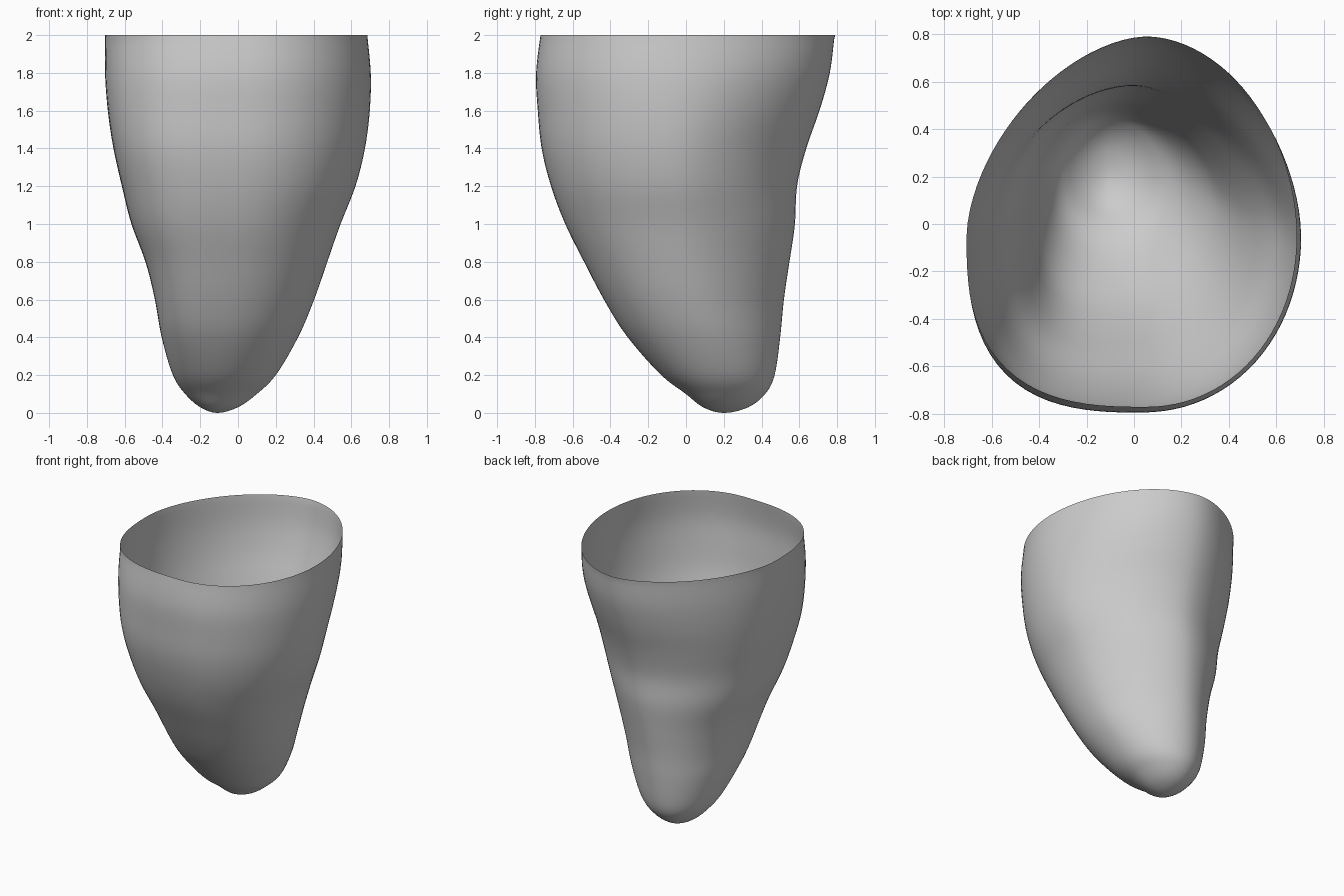
import bpy
import bmesh
import math
from mathutils import Vector

default_cube = bpy.data.objects.get("Cube")
if default_cube:
    bpy.data.objects.remove(default_cube, do_unlink=True)

SIDES = 96
STEPS = 6

# Sections, bottom to top: height, left/right extents, front/back extents,
# then the centre point where the four quadrant arcs meet
SECTIONS = [
    (0.00, -0.11, -0.11, 0.20, 0.20, -0.11, 0.20),
    (0.03, -0.20, 0.00, 0.09, 0.33, -0.11, 0.20),
    (0.10, -0.28, 0.10, 0.00, 0.42, -0.10, 0.19),
    (0.20, -0.345, 0.20, -0.13, 0.47, -0.09, 0.16),
    (0.40, -0.405, 0.32, -0.31, 0.50, -0.07, 0.10),
    (0.60, -0.44, 0.405, -0.435, 0.52, -0.05, 0.04),
    (0.80, -0.49, 0.475, -0.54, 0.55, -0.03, 0.00),
    (1.00, -0.565, 0.545, -0.64, 0.58, -0.01, -0.02),
    (1.20, -0.615, 0.625, -0.715, 0.59, 0.01, -0.04),
    (1.40, -0.66, 0.675, -0.765, 0.64, 0.02, -0.05),
    (1.60, -0.69, 0.70, -0.785, 0.71, 0.03, -0.05),
    (1.80, -0.705, 0.705, -0.795, 0.765, 0.04, -0.05),
    (2.00, -0.705, 0.685, -0.77, 0.79, 0.05, -0.05),
]

# Roundness of each quadrant (2 is an ellipse, more is boxier) at four heights
ROUNDNESS_HEIGHTS = (0, 0.6, 1.3, 2)
ROUNDNESS = {
    (1, 1): (2.0, 1.65, 1.62, 1.9),
    (-1, 1): (2.0, 2.0, 1.8, 1.7),
    (-1, -1): (2.0, 3.0, 3.1, 2.75),
    (1, -1): (2.0, 2.1, 2.05, 2.05),
}


def spline(a, b, c, d, t):
    """Smooth interpolation between b and c."""
    return 0.5 * (2 * b + (c - a) * t + (2 * a - 5 * b + 4 * c - d) * t ** 2
                  + (3 * b - a - 3 * c + d) * t ** 3)


def smooth_sections():
    # Mirror the second section through the tip so that the end is round
    tip, second = SECTIONS[:2]
    below = [second[0]] + [2 * a - b for a, b in zip(tip[1:], second[1:])]
    padded = [below] + SECTIONS + [SECTIONS[-1]]
    for i in range(len(SECTIONS) - 1):
        for step in range(STEPS):
            yield [spline(*values, step / STEPS)
                   for values in zip(*padded[i:i + 4])]
    yield SECTIONS[-1]


def roundness(quadrant, z):
    keys = list(zip(ROUNDNESS_HEIGHTS, ROUNDNESS[quadrant]))
    for (low, start), (high, end) in zip(keys, keys[1:]):
        if z <= high:
            break
    t = max(0, (z - low) / (high - low))
    return start + (end - start) * t * t * (3 - 2 * t)


def ring_point(section, angle):
    z, left, right, front, back, cx, cy = section
    c, s = math.cos(angle), math.sin(angle)
    n = roundness((1 if c >= 0 else -1, 1 if s >= 0 else -1), z)
    width = right - cx if c >= 0 else cx - left
    depth = back - cy if s >= 0 else cy - front
    radius = (abs(c) ** n + abs(s) ** n) ** (-1 / n)
    return Vector((cx + width * radius * c, cy + depth * radius * s, z))


# Open tapered shell, lofted from the closed tip to the open rim
bm = bmesh.new()
rings = []
tip_vert = bm.verts.new((SECTIONS[0][1], SECTIONS[0][3], 0))
for section in list(smooth_sections())[1:]:
    rings.append([bm.verts.new(ring_point(section, math.tau * k / SIDES))
                  for k in range(SIDES)])
for k in range(SIDES):
    bm.faces.new((tip_vert, rings[0][(k + 1) % SIDES], rings[0][k]))
for lower, upper in zip(rings, rings[1:]):
    for k in range(SIDES):
        j = (k + 1) % SIDES
        bm.faces.new((lower[k], lower[j], upper[j], upper[k]))

# Relax the surface, leaving the rim and the tip in place
inner = [v for ring in rings[STEPS:-1] for v in ring]
for _ in range(4):
    bmesh.ops.smooth_vert(bm, verts=inner, factor=0.5,
                          use_axis_x=True, use_axis_y=True, use_axis_z=False)

mesh = bpy.data.meshes.new("tapered_shell")
bm.to_mesh(mesh)
bm.free()
shell = bpy.data.objects.new("tapered_shell", mesh)
bpy.context.collection.objects.link(shell)

# Plain grey material
grey = bpy.data.materials.new("plain_grey")
grey.use_nodes = True
colour = (0.6, 0.6, 0.6, 1)
grey.diffuse_color = colour
grey.node_tree.nodes["Principled BSDF"].inputs["Base Color"].default_value = colour
mesh.materials.append(grey)

for polygon in mesh.polygons:
    polygon.use_smooth = True
